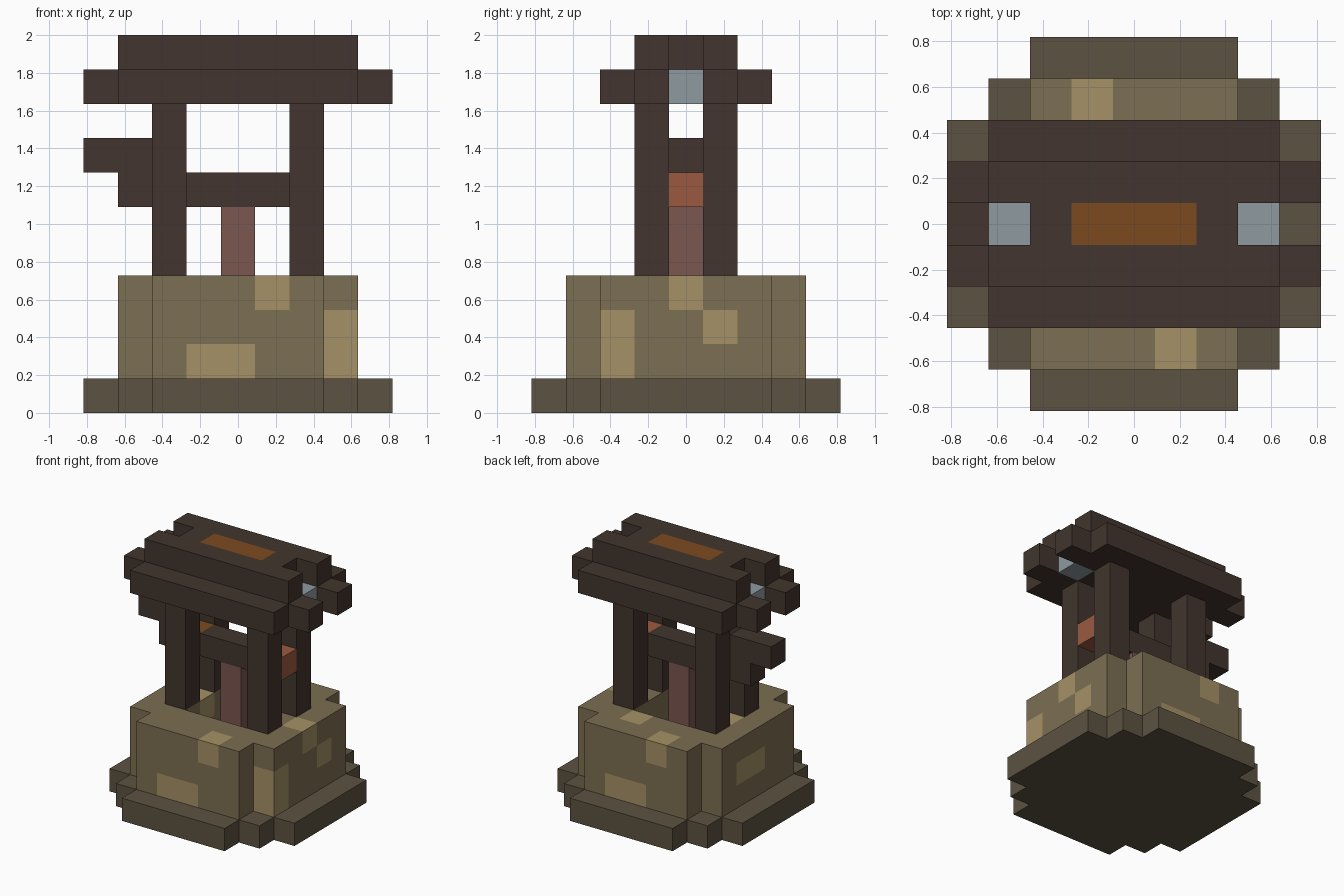
import bpy, bmesh
from mathutils import Vector

cube = bpy.data.objects.get("Cube")
if cube:
    bpy.data.objects.remove(cube, do_unlink=True)

U = 2 / 11  # edge length of one block


def material(name, hex_colour):
    rgb = [int(hex_colour[i:i + 2], 16) / 255 for i in (0, 2, 4)]
    lin = [c / 12.92 if c <= 0.04045 else ((c + 0.055) / 1.055) ** 2.4 for c in rgb]
    m = bpy.data.materials.new(name)
    m.use_nodes = True
    m.diffuse_color = (*lin, 1)
    bsdf = m.node_tree.nodes["Principled BSDF"]
    bsdf.inputs["Base Color"].default_value = (*lin, 1)
    bsdf.inputs["Roughness"].default_value = 0.9
    return m


WOOD = material("dark wood", "42352E")
STONE = material("olive stone", "7C6E52")
TAN = material("tan stone", "A59166")
BASE = material("dark stone", "5C5241")
ROPE = material("dusty pink rope", "7A574F")
BRICK = material("brick red", "9A5A41")
RUST = material("rust orange", "7C4A20")
GREY = material("blue grey", "8F9AA0")


def box(x0, x1, y0, y1, z0, z1):
    """Set of block cells, both ends included."""
    return {(x, y, z) for x in range(x0, x1 + 1)
            for y in range(y0, y1 + 1) for z in range(z0, z1 + 1)}


def build(name, cells, main, accents=()):
    """Outer skin of a group of blocks; accents are (material, cells)."""
    mats = [main] + [m for m, _ in accents]
    bm = bmesh.new()
    for cell in sorted(cells):
        index = next((i + 1 for i, (_, c) in enumerate(accents) if cell in c), 0)
        centre = Vector((cell[0], cell[1], cell[2] + 0.5))
        for axis in range(3):
            for sign in (-1, 1):
                n = Vector((0, 0, 0))
                n[axis] = sign
                if tuple(int(a + b) for a, b in zip(cell, n)) in cells:
                    continue
                a = Vector((0, 0, 0))
                a[(axis + 1) % 3] = 0.5
                b = n.cross(a)
                corners = (-a - b, a - b, a + b, b - a)
                f = bm.faces.new([bm.verts.new((centre + n / 2 + c) * U) for c in corners])
                f.material_index = index
    bmesh.ops.remove_doubles(bm, verts=bm.verts, dist=0.001)
    mesh = bpy.data.meshes.new(name)
    bm.to_mesh(mesh)
    bm.free()
    for m in mats:
        mesh.materials.append(m)
    obj = bpy.data.objects.new(name, mesh)
    bpy.context.collection.objects.link(obj)
    return obj


# Stepped foundation
build("foundation",
      box(-4, 4, -2, 2, 0, 0) | box(-3, 3, -3, 3, 0, 0) | box(-2, 2, -4, 4, 0, 0), BASE)

# Hollow stone wall with lighter stones
wall = (box(-3, 3, -2, 2, 1, 3) | box(-2, 2, -3, 3, 1, 3)) - box(-1, 1, -1, 1, 1, 3)
light_stones = (
    box(-1, 0, -3, -3, 1, 1) | {(1, -3, 3)}                    # front
    | box(0, 1, 3, 3, 1, 1) | {(-1, 3, 3), (1, 2, 3)}          # back
    | box(3, 3, -2, -2, 1, 2) | {(3, 0, 3), (3, 1, 2)}         # +x side
    | box(-3, -3, 0, 1, 2, 2) | {(-2, 0, 3)})                  # -x side
build("well_wall", wall, STONE, [(TAN, light_stones)])

# Four posts
for x, side in ((-2, "right"), (2, "left")):
    for y, end in ((-1, "front"), (1, "back")):
        build(f"{end}_{side}_post", box(x, x, y, y, 4, 8), WOOD)

# Axle with coloured bearings, and the crank
build("axle", box(-2, 2, 0, 0, 6, 6), WOOD,
      [(RUST, {(-2, 0, 6)}), (BRICK, {(2, 0, 6)})])
build("crank_handle", box(-3, -3, 0, 0, 6, 7) | {(-4, 0, 7)}, WOOD)

# Rope hanging into the shaft
build("rope", box(0, 0, 0, 0, 2, 5), ROPE)

# Stepped roof with notched ridge ends
roof = box(-3, 3, -2, 2, 9, 9) | box(-2, 2, 0, 0, 10, 10)
for y in (-1, 1):
    roof |= box(-4, 4, y, y, 9, 9) | box(-3, 3, y, y, 10, 10)
build("roof", roof, WOOD,
      [(GREY, {(-3, 0, 9), (3, 0, 9)}), (RUST, box(-1, 1, 0, 0, 10, 10))])
